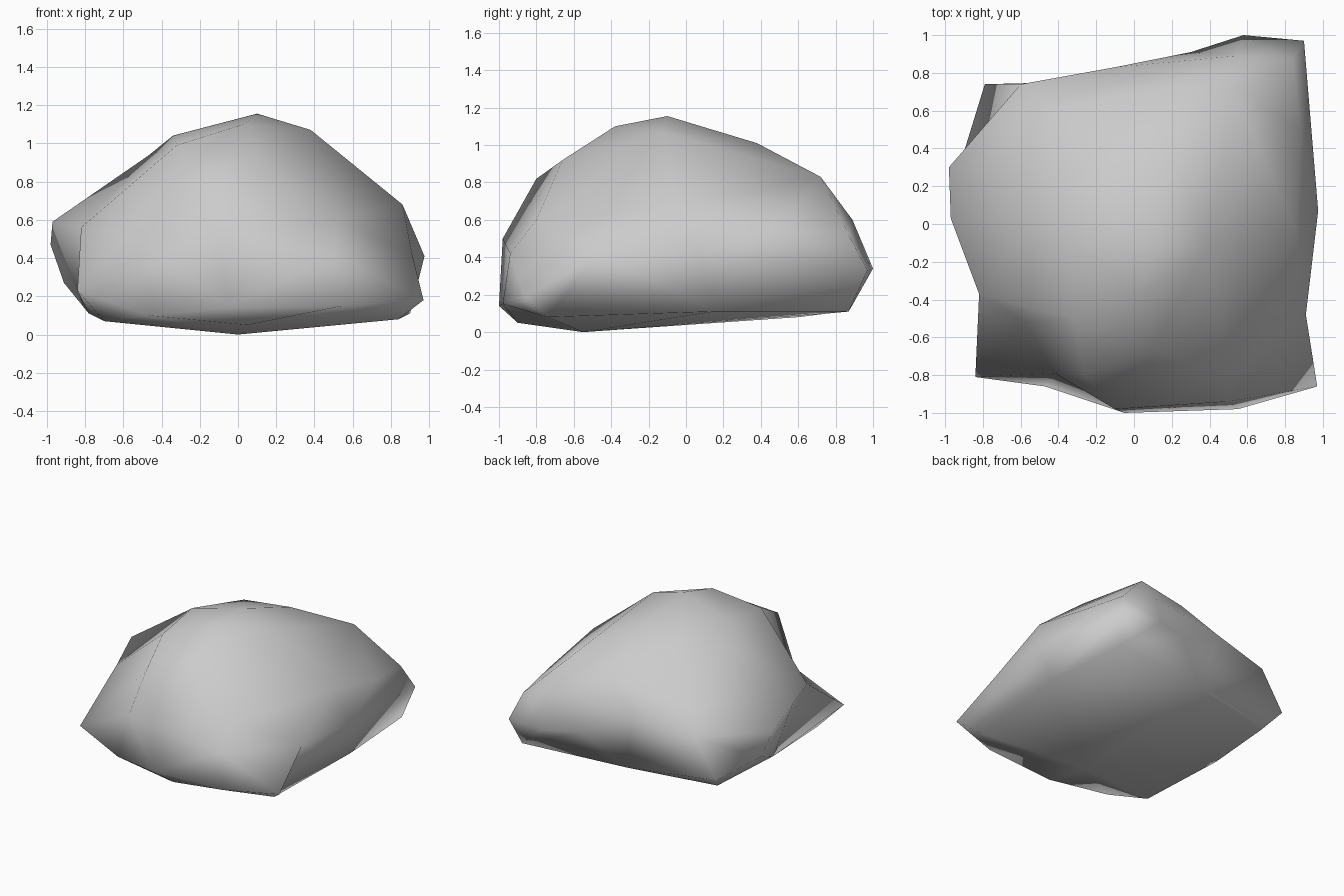
import bpy, bmesh
from mathutils import Vector

# Key corners of the boulder, from the underside up to the crest
underside = [(0, -.55, 0), (-.7, -.68, .07), (-.7, .6, .08), (.05, -.9, .05), (.84, -.74, .08),
             (.85, .87, .11), (0, .76, .1), (-.65, .64, .1), (-.78, 0, .11), (.9, .15, .11)]
girth = [(-.84, -.81, .23), (-.47, -.86, .1), (-.05, -1, .14), (.55, -.98, .15),
         (.97, -.86, .18), (.91, -.48, .42), (.975, .07, .41), (.9, .97, .33), (.58, 1, .34),
         (-.79, .74, .2), (-.98, .3, .47), (-.97, .03, .59), (-.82, -.37, .56), (-.91, .35, .27)]
shoulder = [(-.42, -.79, .42), (-.1, -.98, .5), (-.26, -.8, .82), (.5, -.94, .42), (.1, -.66, .92),
            (-.57, -.52, .54), (.52, -.8, .6), (.86, -.05, .68), (.88, .5, .56), (.84, .87, .52),
            (.53, .72, .83), (.54, .89, .6), (.15, .72, .76), (-.45, .6, .66),
            (-.6, .74, .5), (-.1, .83, .56), (.3, .91, .36)]
crest = [(.1, -.1, 1.155), (-.34, -.1, 1.04), (-.47, .05, .935), (.38, -.13, 1.07),
         (.03, -.38, 1.1), (.2, .38, 1.01), (-.2, .36, .97), (-.32, -.5, .99)]
corners = underside + girth + shoulder + crest

# Skin the corners: hull them on a unit sphere, then move each to its real place,
# which keeps the hollows between the ridges
centre = Vector((0, 0, .45))
bm = bmesh.new()
target = {}
for p in corners:
    d = Vector(p) - centre
    d.z /= .65
    v = bm.verts.new(d.normalized())
    target[v] = Vector(p)
bmesh.ops.convex_hull(bm, input=list(bm.verts))
for v, p in target.items():
    v.co = p
bmesh.ops.recalc_face_normals(bm, faces=bm.faces)
for f in bm.faces:
    f.smooth = True

mesh = bpy.data.meshes.new("boulder")
bm.to_mesh(mesh)
bm.free()
boulder = bpy.data.objects.new("boulder", mesh)
bpy.context.collection.objects.link(boulder)
